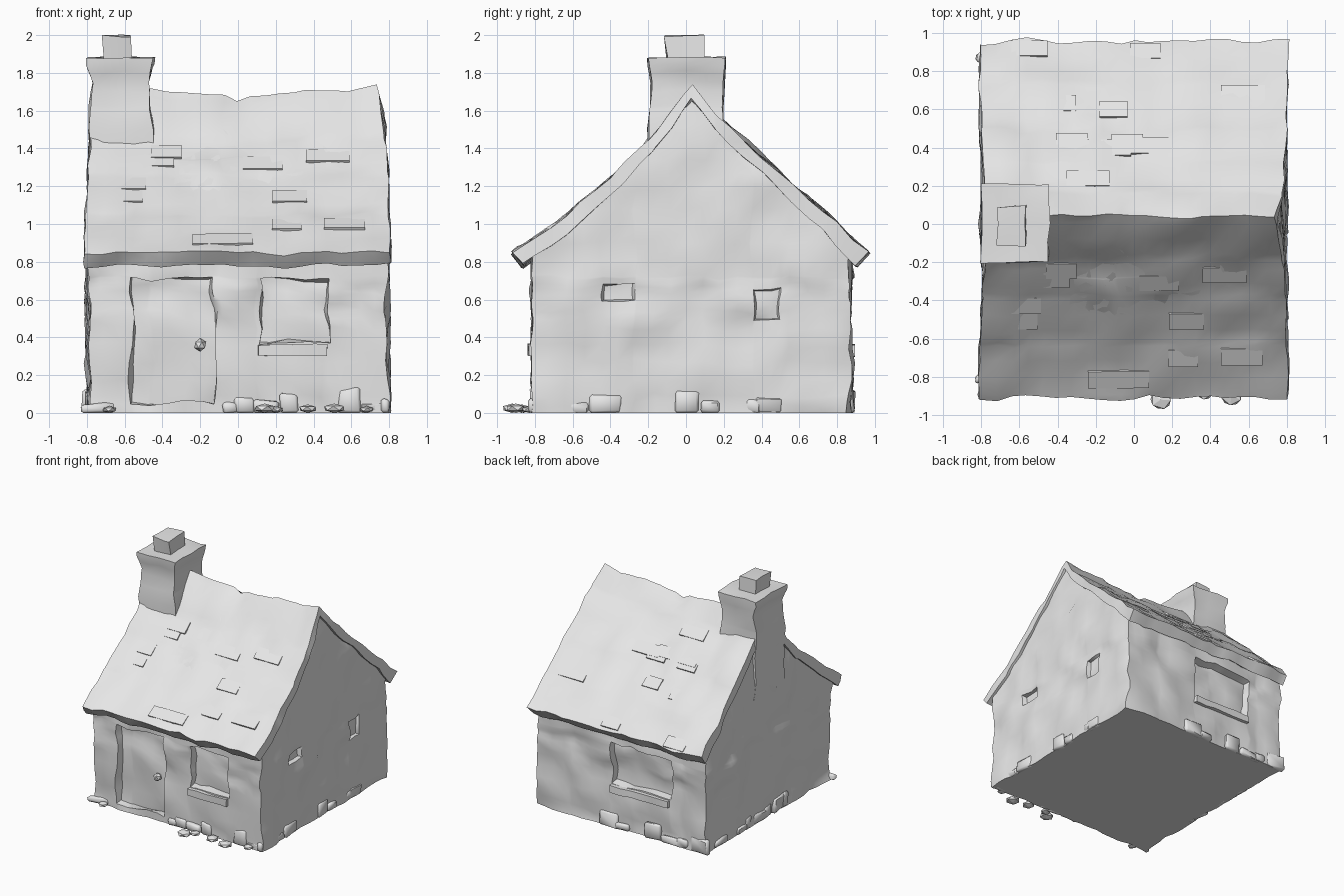
import bpy, bmesh, math, random
from mathutils import Vector, Matrix, noise

random.seed(4)
if "Cube" in bpy.data.objects:
    bpy.data.objects.remove(bpy.data.objects["Cube"])

stone = bpy.data.materials.new("pale_grey_stone")
stone.use_nodes = True
GREY = (0.8, 0.8, 0.8, 1)
stone.diffuse_color = GREY
stone.node_tree.nodes["Principled BSDF"].inputs["Base Color"].default_value = GREY


def finish(bm, name, angle=50):
    bmesh.ops.recalc_face_normals(bm, faces=bm.faces)
    mesh = bpy.data.meshes.new(name)
    bm.to_mesh(mesh)
    bm.free()
    mesh.materials.append(stone)
    ob = bpy.data.objects.new(name, mesh)
    bpy.context.collection.objects.link(ob)
    bpy.ops.object.select_all(action="DESELECT")
    ob.select_set(True)
    bpy.context.view_layer.objects.active = ob
    bpy.ops.object.shade_smooth_by_angle(angle=math.radians(angle))
    return ob


def cut(bm, axis, value):
    normal = Vector((0, 0, 0))
    normal[axis] = 1
    bmesh.ops.bisect_plane(bm, geom=bm.verts[:] + bm.edges[:] + bm.faces[:],
                           dist=0.001, plane_co=normal * value, plane_no=normal)


def grid(bm, step, axes=(0, 1, 2)):
    for axis in axes:
        values = [v.co[axis] for v in bm.verts]
        n = math.ceil(min(values) / step)
        while n * step < max(values):
            cut(bm, axis, n * step)
            n += 1


def lump(bm, amount, scale=5):
    # weathered, uneven surface that still stands flat on the ground
    for v in bm.verts:
        d = noise.noise_vector(v.co * scale) * amount
        d += noise.noise_vector(v.co * scale * 2.3) * amount * 0.5
        if v.co.z < 0.001:
            d.z = 0
        v.co += d


def loft(bm, rings, close=False):
    # skin a list of equal rings and cap both ends
    rows = [[bm.verts.new(p) for p in ring] for ring in rings]
    n = len(rows[0])
    for a, b in zip(rows, rows[1:]):
        for i in range(n):
            j = (i + 1) % n
            bm.faces.new((a[i], a[j], b[j], b[i]))
    bm.faces.new(rows[0])
    bm.faces.new(rows[-1])


def taper(bm):
    # gable ends lean inwards towards the ridge
    for v in bm.verts:
        h = max(0, (v.co.z - 0.82) / 0.9)
        v.co.x *= 1 - 0.03 * h - 0.05 * h ** 5


# Walls with recessed door and windows
bm = bmesh.new()
section = [(-0.81, 0), (0.87, 0), (0.87, 0.86), (0.04, 1.64), (-0.81, 0.86)]
loft(bm, [[(x, y, z) for y, z in section] for x in (-0.79, 0.79)])
bmesh.ops.recalc_face_normals(bm, faces=bm.faces)
# axis faced, side, low and high along the wall, bottom, top, depth
openings = [
    (1, -1, -0.57, -0.12, 0.05, 0.71, 0.06),
    (1, -1, 0.12, 0.48, 0.36, 0.71, 0.06),
    (1, 1, -0.47, 0.1, 0.36, 0.71, 0.06),
    (0, 1, 0.35, 0.5, 0.5, 0.66, 0.03),
    (0, 1, -0.45, -0.28, 0.59, 0.68, 0.03),
]
for axis, side, lo, hi, bottom, top, depth in openings:
    for value in (lo, hi):
        cut(bm, 1 - axis, value)
    for value in (bottom, top):
        cut(bm, 2, value)
grid(bm, 0.09)
for axis, side, lo, hi, bottom, top, depth in openings:
    bm.normal_update()
    faces = []
    for f in bm.faces:
        c = f.calc_center_median()
        if (f.normal[axis] * side > 0.9 and lo < c[1 - axis] < hi
                and bottom < c.z < top):
            faces.append(f)
    bmesh.ops.inset_region(bm, faces=faces, thickness=0.008, depth=-depth,
                           use_even_offset=True, use_boundary=True)
taper(bm)
lump(bm, 0.03)
finish(bm, "stone_walls", 55)

# Roof: a thick folded slab with a sagging ridge
outer = [(-0.91, 0.85), (-0.62, 1.06), (-0.37, 1.28), (-0.19, 1.46), (0.04, 1.73),
         (0.18, 1.57), (0.33, 1.43), (0.5, 1.27), (0.75, 1.05), (0.96, 0.85)]
inner = [(y * 0.94, z - 0.07) for y, z in outer]
bm = bmesh.new()
rows = [[[bm.verts.new((x, y, z)) for y, z in line] for line in (outer, inner)]
        for x in (-0.81, 0.81)]
(lo_out, lo_in), (hi_out, hi_in) = rows
for i in range(len(outer) - 1):
    j = i + 1
    bm.faces.new((lo_out[i], lo_out[j], hi_out[j], hi_out[i]))
    bm.faces.new((lo_in[i], hi_in[i], hi_in[j], lo_in[j]))
    for out, under in rows:
        bm.faces.new((out[i], under[i], under[j], out[j]))
for i in (0, -1):
    bm.faces.new((lo_out[i], hi_out[i], hi_in[i], lo_in[i]))
grid(bm, 0.08, (0, 1))
taper(bm)
for v in bm.verts:
    h = max(0, (v.co.z - 0.85) / 0.88)
    v.co.z -= 0.04 * h * (1 - (v.co.x / 0.8) ** 2)
    if abs(v.co.x) < 0.03 and v.co.z > 1.64:
        v.co.z -= 0.03
    if h < 0.05:
        v.co.y += 0.025 * noise.noise(Vector((v.co.x * 6, v.co.y, 3)))
lump(bm, 0.022)
finish(bm, "roof")

# Slates lifting slightly out of the roof
bm = bmesh.new()
for n in range(22):
    i = random.choice([0, 1, 2, 5, 6, 7, 8])
    a, b = Vector(outer[i]), Vector(outer[i + 1])
    p = a.lerp(b, random.uniform(0.3, 0.8))
    slope = math.atan2(b.y - a.y, b.x - a.x)
    lift = -0.1 if i > 4 else 0.1
    x = random.uniform(-0.62, 0.62)
    sag = 0.04 * (p.y - 0.85) / 0.88
    place = (Matrix.Translation((x, p.x, p.y - sag))
             @ Matrix.Rotation(slope - lift, 4, "X")
             @ Matrix.Diagonal((random.uniform(0.12, 0.25), 0.1, 0.014, 1)))
    bmesh.ops.create_cube(bm, size=1, matrix=place)
finish(bm, "loose_slates", 30)


def stack(name, levels, step):
    bm = bmesh.new()
    loft(bm, [[(x0, y0, z), (x1, y0, z), (x1, y1, z), (x0, y1, z)]
              for z, x0, x1, y0, y1 in levels])
    grid(bm, step)
    lump(bm, 0.016)
    finish(bm, name, 55)


# Chimney with flared cap and square pot
stack("chimney", [(1.05, -0.79, -0.45, -0.2, 0.22), (1.5, -0.79, -0.45, -0.2, 0.2),
                  (1.62, -0.78, -0.47, -0.19, 0.19), (1.75, -0.77, -0.475, -0.185, 0.2),
                  (1.84, -0.8, -0.455, -0.2, 0.21), (1.88, -0.8, -0.45, -0.2, 0.21)], 0.1)
stack("chimney_pot", [(1.84, -0.71, -0.56, -0.1, 0.09),
                      (2.0, -0.72, -0.56, -0.11, 0.09)], 0.2)


def block(bm, centre, size, turn=0):
    place = (Matrix.Translation(centre) @ Matrix.Rotation(turn, 4, "Z")
             @ Matrix.Diagonal((*size, 1)))
    bmesh.ops.create_cube(bm, size=1, matrix=place)


# Window sills front and back
for name, x, y, width in (("front_sill", 0.29, -0.81, 0.36), ("back_sill", -0.18, 0.87, 0.55)):
    bm = bmesh.new()
    block(bm, (x, y, 0.33), (width, 0.05, 0.055))
    grid(bm, 0.1, (0,))
    lump(bm, 0.014)
    finish(bm, name)

# Door knob
bm = bmesh.new()
bmesh.ops.create_icosphere(bm, subdivisions=1, radius=0.035,
                           matrix=Matrix.Translation((-0.2, -0.79, 0.36)))
finish(bm, "door_knob", 20)

# Footing stones bedded along the foot of every wall
bm = bmesh.new()
for axis, wall, reach in ((1, -0.8, 0.74), (1, 0.86, 0.74), (0, -0.78, 0.76), (0, 0.78, 0.76)):
    t = -reach
    while t < reach:
        width = random.uniform(0.08, 0.18)
        height = random.uniform(0.05, 0.13)
        in_doorway = axis == 1 and wall < 0 and -0.62 < t < -0.05
        if random.random() < 0.6 and not in_doorway:
            centre = Vector((t, t, height / 2))
            centre[axis] = wall
            size = Vector((width, width, height))
            size[axis] = 0.045
            block(bm, centre, size, random.uniform(-0.08, 0.08))
        t += width
bmesh.ops.bevel(bm, geom=bm.edges[:], offset=0.012, segments=1, affect="EDGES")
lump(bm, 0.015, 9)
finish(bm, "footing_stones")

# Loose rubble in front of the house
bm = bmesh.new()
for x, y, r in ((0.14, -0.92, 0.055), (0.37, -0.87, 0.05), (0.51, -0.9, 0.055),
                (0.68, -0.83, 0.04), (-0.68, -0.83, 0.04), (0.2, -0.86, 0.04)):
    place = (Matrix.Translation((x, y, r * 0.45)) @ Matrix.Rotation(x * 9, 4, "Z")
             @ Matrix.Diagonal((1, 1.1, 0.45, 1)))
    bmesh.ops.create_icosphere(bm, subdivisions=1, radius=r, matrix=place)
finish(bm, "rubble_stones", 20)
